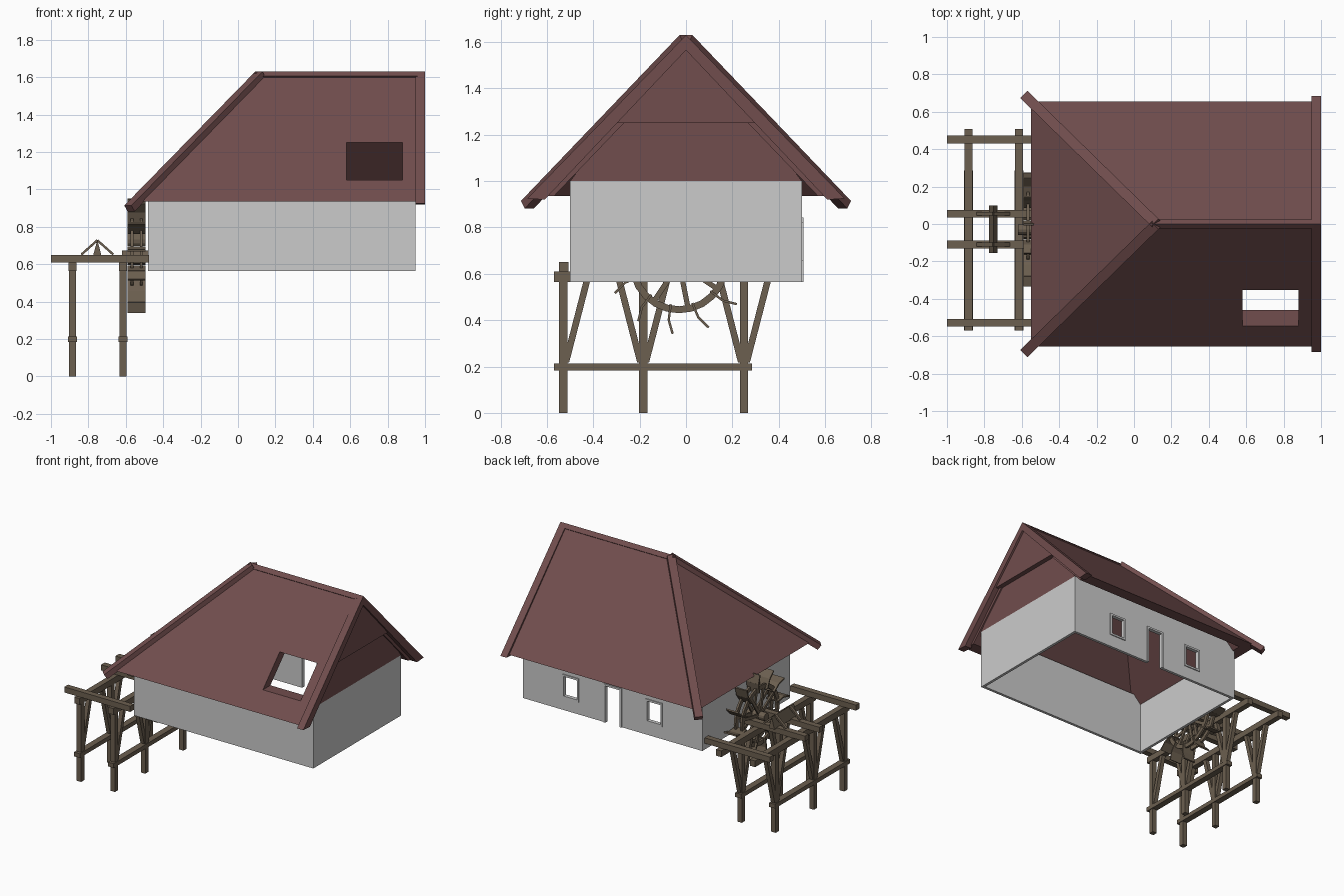
import bpy, bmesh, math
from mathutils import Vector, Matrix

if "Cube" in bpy.data.objects:
    bpy.data.objects.remove(bpy.data.objects["Cube"])


def material(name, rgb):
    m = bpy.data.materials.new(name)
    m.diffuse_color = (*rgb, 1)
    m.use_nodes = True
    m.node_tree.nodes["Principled BSDF"].inputs["Base Color"].default_value = m.diffuse_color
    return m


ROOF = material("roof_red", (0.165, 0.075, 0.075))
WOOD = material("old_wood", (0.15, 0.115, 0.08))


def finish(name, bm, mat=None):
    bmesh.ops.recalc_face_normals(bm, faces=bm.faces)
    me = bpy.data.meshes.new(name)
    bm.to_mesh(me)
    bm.free()
    ob = bpy.data.objects.new(name, me)
    bpy.context.scene.collection.objects.link(ob)
    if mat:
        me.materials.append(mat)
    return ob


def box(name, x, y, z, mat=None):
    """Box from (min, max) pairs."""
    bm = bmesh.new()
    c = [(a[0] + a[1]) / 2 for a in (x, y, z)]
    s = [a[1] - a[0] for a in (x, y, z)]
    bmesh.ops.create_cube(bm, size=1, matrix=Matrix.Translation(c) @ Matrix.Diagonal((*s, 1)))
    return finish(name, bm, mat)


def beam(name, p, q, w, h, mat=WOOD, side=(1, 0, 0)):
    """Squared timber from p to q; w is measured along 'side', h across it."""
    p, q = Vector(p), Vector(q)
    d = (q - p).normalized()
    s = Vector(side)
    s = (s - d * s.dot(d)).normalized()
    u = d.cross(s)
    rot = Matrix((s, u, d)).transposed().to_4x4()
    bm = bmesh.new()
    bmesh.ops.create_cube(bm, size=1, matrix=Matrix.Translation((p + q) / 2) @ rot
                          @ Matrix.Diagonal((w, h, (q - p).length, 1)))
    return finish(name, bm, mat)


def prism(name, pts, x0, x1, mat, axis="x"):
    """Extrude a (y, z) outline along x, or an (x, z) outline along y."""
    at = (lambda t, a, b: (t, a, b)) if axis == "x" else (lambda t, a, b: (a, t, b))
    bm = bmesh.new()
    f = bm.faces.new([bm.verts.new(at(x0, *p)) for p in pts])
    ext = bmesh.ops.extrude_face_region(bm, geom=[f])
    move = Vector(at(x1 - x0, 0, 0))
    bmesh.ops.translate(bm, vec=move, verts=[v for v in ext["geom"] if isinstance(v, bmesh.types.BMVert)])
    return finish(name, bm, mat)


def cut(ob, cutters):
    for c in cutters:
        m = ob.modifiers.new("cut", "BOOLEAN")
        m.operation, m.solver, m.object = "DIFFERENCE", "EXACT", c
    dg = bpy.context.evaluated_depsgraph_get()
    me = bpy.data.meshes.new_from_object(ob.evaluated_get(dg))
    ob.modifiers.clear()
    ob.data = me
    for c in cutters:
        bpy.data.objects.remove(c)


# House walls: open shell, door and two windows in the back wall
walls = box("house_walls", (-0.48, 0.95), (-0.5, 0.5), (0.565, 1.0))
openings = {"window_left": (-0.15, -0.045, 0.67, 0.81), "door": (0.175, 0.29, 0.5, 0.83),
            "window_right": (0.515, 0.62, 0.67, 0.81)}
cut(walls, [box("room_cutter", (-0.46, 0.93), (-0.48, 0.48), (0.4, 1.2))]
    + [box("cutter", (a, b), (0.4, 0.6), (c, d)) for a, b, c, d in openings.values()])

# Frames round the openings
for name, (a, b, c, d) in openings.items():
    t, y, c = 0.014, (0.485, 0.507), max(c, 0.565)
    box(name + "_jamb_a", (a - t, a), y, (c, d))
    box(name + "_jamb_b", (b, b + t), y, (c, d))
    box(name + "_lintel", (a - t, b + t), y, (d, d + t))
    if name != "door":
        box(name + "_sill", (a - t, b + t), y, (c - t, c))

# Roof shell: two slopes and a hipped left end, open below
RX, TOP, EAVE, EY, EX = 0.12, 1.62, 0.935, 0.655, -0.55
bm = bmesh.new()


def shell(inset, drop):
    co = [(0.96, -EY + inset, EAVE), (EX + inset, -EY + inset, EAVE), (EX + inset, EY - inset, EAVE),
          (0.96, EY - inset, EAVE), (0.96, 0, TOP - drop), (RX, 0, TOP - drop)]
    v = [bm.verts.new(p) for p in co]
    for f in ((0, 1, 5, 4), (1, 2, 5), (2, 3, 4, 5)):
        bm.faces.new([v[i] for i in f])
    return v


o, i = shell(0, 0), shell(0.085, 0.09)
for a, b in ((0, 1), (1, 2), (2, 3), (3, 4), (4, 0)):
    bm.faces.new((o[a], o[b], i[b], i[a]))
roof = finish("roof", bm, ROOF)
cut(roof, [box("skylight_cutter", (0.58, 0.88), (-0.75, -0.2), (1.05, 1.25))])

# Gable boarding, the upper part overhanging the lower
prism("gable_lower", [(-0.5, 1.0), (0.5, 1.0), (0.31, 1.25), (-0.31, 1.25)], 0.93, 0.95, ROOF)
prism("gable_upper", [(-0.31, 1.25), (0.31, 1.25), (0, 1.59)], 0.945, 0.985, ROOF)

# Barge boards, hip caps and ridge cap
for s, n in ((-1, "front"), (1, "back")):
    prism("barge_board_" + n, [(0, 1.63), (s * 0.685, 0.925), (s * 0.61, 0.92), (0, 1.565)], 0.95, 1.0, ROOF)
    d = Vector((EX - RX, s * EY, EAVE - TOP))
    apex = Vector((RX, 0, TOP - 0.006))
    beam("hip_cap_" + n, apex, apex + d * 1.045, 0.055, 0.04, ROOF, (-d.y, d.x, 0))
prism("ridge_cap", [(-0.025, 1.605), (0, 1.63), (0.025, 1.605), (0, 1.58)], 0.11, 0.96, ROOF)

# Trestle: two frames of posts, braces and rails
for x, n in ((-0.885, "outer"), (-0.615, "inner")):
    for k, y in enumerate((-0.53, -0.185, 0.25)):
        box(f"{n}_post_{k}", (x - 0.018, x + 0.018), (y - 0.018, y + 0.018), (0, 0.6), WOOD)
        for s in ((1,) if k == 0 else (-1, 1)):
            beam(f"{n}_brace_{k}", (x, y + s * 0.012, 0.22), (x, y + s * 0.105, 0.58), 0.03, 0.028)
    box(n + "_lower_rail", (x - 0.023, x + 0.023), (-0.57, 0.285), (0.183, 0.213), WOOD)
    box(n + "_top_rail", (x - 0.021, x + 0.021), (-0.57, 0.507), (0.565, 0.61), WOOD)
for k, y in enumerate((-0.528, -0.11, 0.055, 0.452)):
    box(f"long_beam_{k}", (-1.0, -0.475), (y - 0.021, y + 0.021), (0.61, 0.65), WOOD)

# Small A-frame across the two middle beams
prism("a_frame_block", [(-0.775, 0.645), (-0.73, 0.645), (-0.752, 0.73)], -0.155, 0.1, WOOD, "y")
for y in (-0.11, 0.055):
    for s in (-1, 1):
        beam("a_frame_strut", (-0.752 + s * 0.085, y, 0.652), (-0.752, y, 0.728), 0.012, 0.02, WOOD, (0, 0, 1))

# Water wheel: twin rims, spokes, axle and bent paddles
HX, HY, HZ = -0.543, -0.03, 0.645


def polar(r, a, x=HX):
    return (x, HY + r * math.cos(a), HZ + r * math.sin(a))


for x in (-0.575, -0.525):
    bm = bmesh.new()
    N = 24
    rings = [[bm.verts.new(polar(r, math.tau * k / N, x + dx)) for k in range(N)]
             for r, dx in ((0.185, 0), (0.215, 0), (0.215, 0.015), (0.185, 0.015))]
    for a in range(4):
        for k in range(N):
            A, B, m = rings[a], rings[(a + 1) % 4], (k + 1) % N
            bm.faces.new((A[k], A[m], B[m], B[k]))
    finish("wheel_rim", bm, WOOD)
    for k in range(4):
        a = math.pi * k / 4 + 0.2
        beam("wheel_spoke", polar(0.19, a, x + 0.0075), polar(-0.19, a, x + 0.0075), 0.012, 0.022)
for k in range(12):
    a = math.tau * (k + 0.77) / 12
    beam("paddle_inner", polar(0.18, a - 0.08), polar(0.25, a - 0.06), 0.095, 0.01)
    beam("paddle_outer", polar(0.248, a - 0.06), polar(0.305, a + 0.03), 0.095, 0.01)
bm = bmesh.new()
bmesh.ops.create_cone(bm, cap_ends=True, segments=12, radius1=0.028, radius2=0.028, depth=0.15,
                      matrix=Matrix.Translation((-0.545, HY, HZ)) @ Matrix.Rotation(math.pi / 2, 4, "Y"))
finish("wheel_axle", bm, WOOD)
